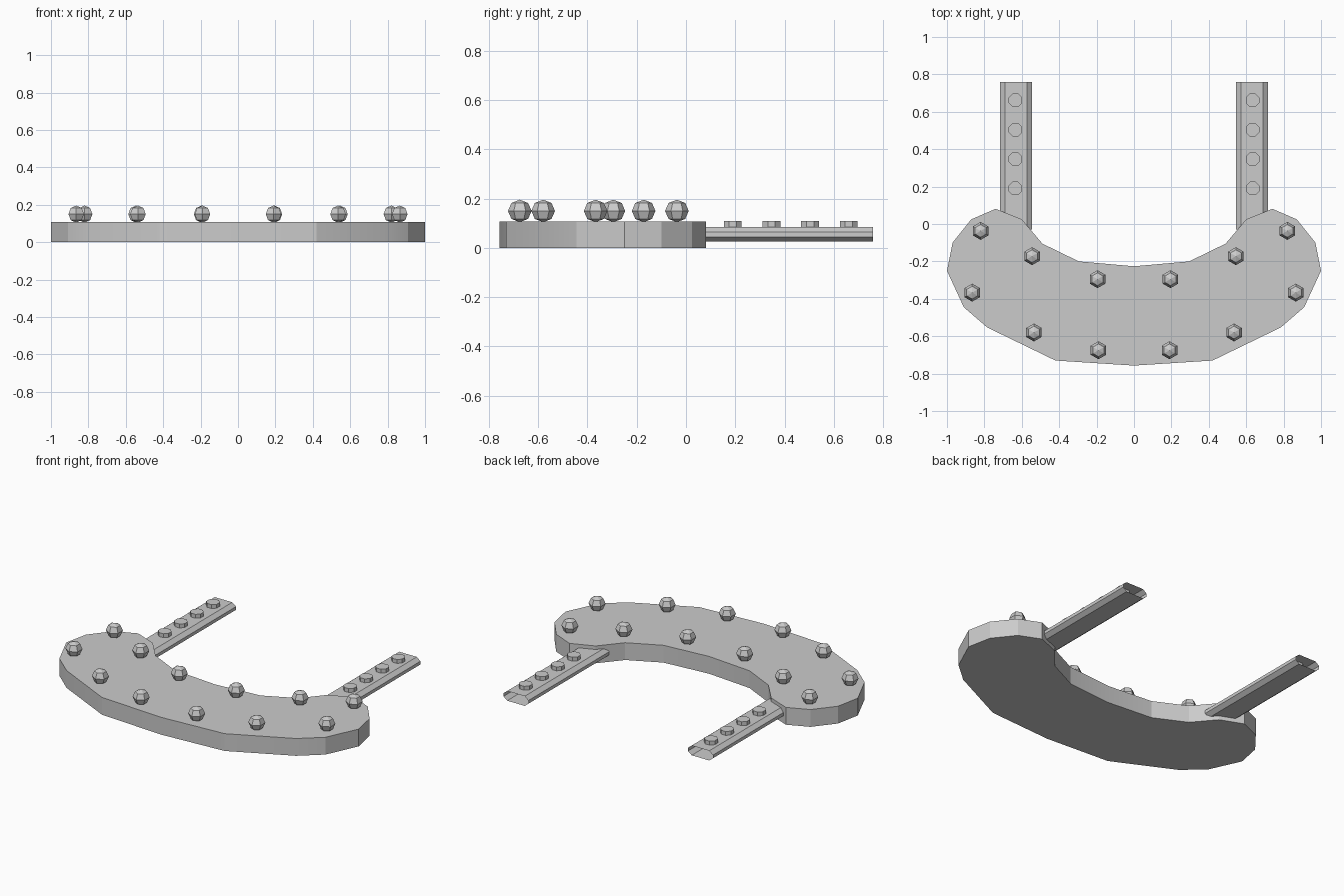
import bpy, bmesh, math
from mathutils import Matrix

if "Cube" in bpy.data.objects:
    bpy.data.objects.remove(bpy.data.objects["Cube"])

THICK = 0.107


def finish(name, bm, smooth_angle=None):
    bmesh.ops.recalc_face_normals(bm, faces=bm.faces)
    mesh = bpy.data.meshes.new(name)
    bm.to_mesh(mesh)
    bm.free()
    obj = bpy.data.objects.new(name, mesh)
    bpy.context.collection.objects.link(obj)
    if smooth_angle:
        bpy.ops.object.select_all(action='DESELECT')
        obj.select_set(True)
        bpy.context.view_layer.objects.active = obj
        bpy.ops.object.shade_smooth_by_angle(angle=math.radians(smooth_angle))
    return obj


# Crescent slab: half outline from front centre round to back centre, mirrored
half = [(0, -0.757), (0.42, -0.73), (0.785, -0.553), (0.91, -0.445),
        (1.0, -0.25), (0.97, -0.10), (0.87, 0.025), (0.74, 0.081),
        (0.60, 0.025), (0.49, -0.105), (0.295, -0.20), (0, -0.226)]
outline = half + [(-x, y) for x, y in reversed(half[1:-1])]
bm = bmesh.new()
base = bm.faces.new([bm.verts.new((x, y, 0)) for x, y in outline])
ext = bmesh.ops.extrude_face_region(bm, geom=[base], use_keep_orig=True)
top = [v for v in ext['geom'] if isinstance(v, bmesh.types.BMVert)]
bmesh.ops.translate(bm, verts=top, vec=(0, 0, THICK))
finish("crescent_body", bm, 20)


# Faceted beads standing on the slab
def bead(name, x, y):
    bm = bmesh.new()
    bmesh.ops.create_uvsphere(bm, u_segments=6, v_segments=4, radius=0.048)
    bmesh.ops.transform(bm, verts=bm.verts,
                        matrix=Matrix.Translation((x, y, 0.150)) @ Matrix.Diagonal((1, 1, 0.95, 1)))
    finish(name, bm)


# Raised round stud on a strap
def stud(name, x, y):
    bm = bmesh.new()
    bmesh.ops.create_cone(bm, cap_ends=True, segments=8, radius1=0.039, radius2=0.039,
                          depth=0.04, matrix=Matrix.Translation((x, y, 0.089)) @ Matrix.Rotation(math.pi / 8, 4, 'Z'))
    finish(name, bm)


# Open-ended strap tube with chamfered cross-section
def strap(name, cx):
    section = [(-0.06, 0.085), (0.06, 0.085), (0.085, 0.065), (0.085, 0.045),
               (0.06, 0.025), (-0.06, 0.025), (-0.085, 0.045), (-0.085, 0.065)]
    bm = bmesh.new()
    a, b = [[bm.verts.new((cx + x, y, z)) for x, z in section] for y in (-0.03, 0.76)]
    n = len(section)
    for i in range(n):
        j = (i + 1) % n
        bm.faces.new((a[i], a[j], b[j], b[i]))
    finish(name, bm)


bead_spots = [(0.82, -0.037), (0.545, -0.172), (0.195, -0.295),
              (0.865, -0.367), (0.535, -0.58), (0.19, -0.675)]
for side, s in (("left", -1), ("right", 1)):
    for i, (x, y) in enumerate(bead_spots):
        bead(f"bead_{side}_{i + 1}", s * x, y)
    strap(f"strap_{side}", s * 0.631)
    for i in range(4):
        stud(f"stud_{side}_{i + 1}", s * 0.634, 0.19 + 0.157 * i)
